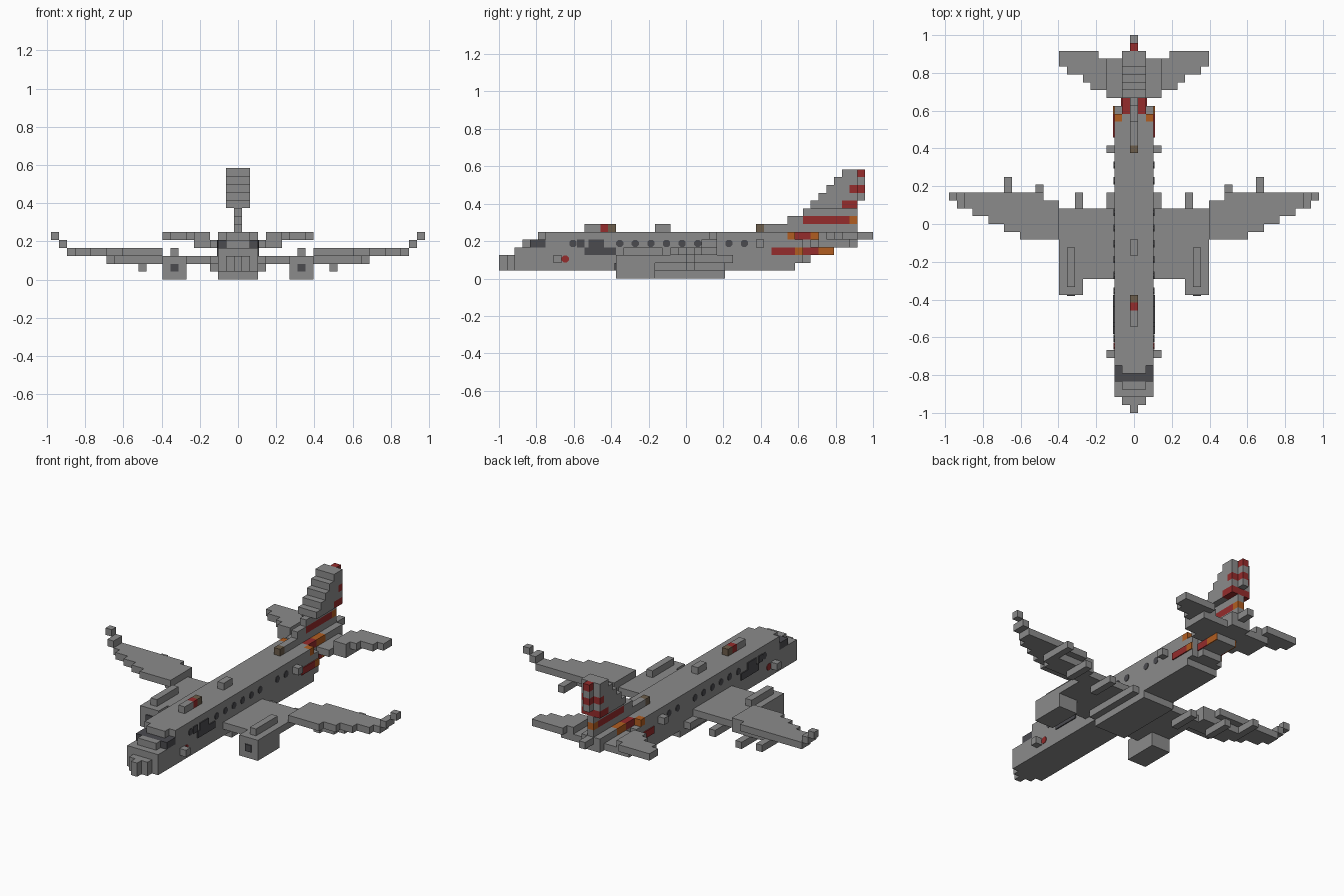
import bpy, bmesh, math
from mathutils import Matrix, Vector

cube = bpy.data.objects.get("Cube")
if cube:
    bpy.data.objects.remove(cube, do_unlink=True)

CELL = 1 / 24          # edge of one block
PLATE = 0.15           # thickness of painted plates, in blocks


def material(name, r, g, b):
    m = bpy.data.materials.new(name)
    m.use_nodes = True
    m.diffuse_color = (r, g, b, 1)
    m.node_tree.nodes["Principled BSDF"].inputs["Base Color"].default_value = (r, g, b, 1)
    return m


GREY = material("hull grey", .26, .26, .26)
DARK = material("glass dark grey", .07, .07, .078)
RED = material("stripe red", .30, .025, .025)
ORANGE = material("stripe orange", .44, .11, .015)
BROWN = material("antenna brown", .15, .11, .07)


def place(x, y, z):
    """Block units (y counted from the nose) to model units."""
    return Vector((x * CELL, y * CELL - 1, z * CELL))


def finish(name, bm, mat):
    mesh = bpy.data.meshes.new(name)
    bm.to_mesh(mesh)
    bm.free()
    mesh.materials.append(mat)
    ob = bpy.data.objects.new(name, mesh)
    bpy.context.collection.objects.link(ob)
    return ob


def add_box(bm, x, y, z):
    lo, hi = place(x[0], y[0], z[0]), place(x[1], y[1], z[1])
    size = Matrix.Diagonal((*(hi - lo), 1))
    bmesh.ops.create_cube(bm, size=1, matrix=Matrix.Translation((lo + hi) / 2) @ size)


def centre(name, mat, *boxes):
    """Boxes across the middle: half width, y range, z range."""
    bm = bmesh.new()
    for half, y0, y1, z0, z1 in boxes:
        add_box(bm, (-half, half), (y0, y1), (z0, z1))
    return finish(name, bm, mat)


def pair(name, mat, *boxes):
    """Boxes mirrored to both sides: x, y and z ranges."""
    for side, sign in (("left", 1), ("right", -1)):
        bm = bmesh.new()
        for x0, x1, y0, y1, z0, z1 in boxes:
            add_box(bm, sorted((x0 * sign, x1 * sign)), (y0, y1), (z0, z1))
        finish(side + "_" + name, bm, mat)


def side_plates(name, mat, x, row, *runs):
    """Thin painted strips on the hull sides."""
    pair(name, mat, *[(x, x + PLATE, a, b, row, row + 1) for a, b in runs])


def dots(name, mat, row, columns):
    """Round eight-sided spots on both hull sides."""
    bm = bmesh.new()
    turn = Matrix.Rotation(math.pi / 2, 4, "Y") @ Matrix.Rotation(math.pi / 8, 4, "Z")
    for c in columns:
        for x in (-2.5, 2.5):
            bmesh.ops.create_cone(bm, cap_ends=True, segments=8, radius1=CELL / 2,
                                  radius2=CELL / 2, depth=PLATE * CELL,
                                  matrix=Matrix.Translation(place(x, c + .5, row + .5)) @ turn)
    finish(name, bm, mat)


# Fuselage
NARROW, MID, WIDE = .5, 1.5, 2.5
centre("nose", GREY, (NARROW, 0, 1, 1, 3), (MID, 1, 2, 1, 3), (WIDE, 2, 4, 1, 4),
       (MID, 3, 4, 4, 5))
centre("cockpit_window", DARK, (WIDE, 4, 6, 4, 5))
centre("cockpit_roof", GREY, (MID, 5, 6, 5, 6))
centre("fuselage", GREY, (WIDE, 4, 6, 1, 4), (WIDE, 6, 37, 1, 6), (WIDE, 37, 38, 1, 5))
centre("belly", GREY, (WIDE, 19, 29, 0, 1))
centre("tail_body", GREY, (WIDE, 38, 39, 2, 5), (MID, 39, 40, 2, 5), (MID, 40, 43, 3, 5),
       (MID, 43, 46, 4, 5), (MID, 42, 46, 5, 6), (NARROW, 46, 48, 5, 6), (NARROW, 37, 42, 5, 6))

# Tail stripes
centre("tail_band", GREY, (MID, 37, 38, 5, 6))
pair("tail_band_end", ORANGE, (MID, WIDE, 37, 38, 5, 6))
pair("tail_top_stripe", RED, (NARROW, MID, 38, 40, 5, 6))
pair("tail_top_stripe_end", ORANGE, (NARROW, MID, 40, 42, 5, 6))
side_plates("lower_stripe", RED, WIDE, 3, (35, 38))
side_plates("lower_stripe_middle", ORANGE, WIDE, 3, (38, 39))
side_plates("lower_stripe_rear", RED, MID, 3, (39, 41))
side_plates("lower_stripe_end", ORANGE, MID, 3, (41, 43))

# Roof details
centre("front_antenna", GREY, (NARROW, 11, 13, 6, 7))
centre("beacon", RED, (NARROW, 13, 14, 6, 7))
centre("beacon_base", BROWN, (NARROW, 14, 15, 6, 7))
centre("middle_antenna", GREY, (NARROW, 20, 22, 6, 7))
centre("rear_antenna", BROWN, (NARROW, 33, 34, 6, 7))
pair("side_sensors", GREY, (WIDE, 3.5, 7, 8, 2, 3), (WIDE, 3.5, 33, 34, 4, 5))

# Windows and nose marks
dots("windows", DARK, 4, [9, *range(15, 26, 2), 29, 31])
side_plates("upper_window_band", DARK, WIDE, 4, (10, 11), (11.5, 13.5))
side_plates("lower_window_band", DARK, WIDE, 3, (11, 15))
dots("nose_mark", RED, 2, [8])

# Tail fin: swept rows, thin below and thick above
centre("fin_base", GREY, (NARROW, 34, 46, 6, 7), (NARROW, 37, 39, 7, 8), (NARROW, 39, 46, 8, 9))
centre("fin_low_stripe", RED, (NARROW, 39, 45, 7, 8))
centre("fin_low_stripe_end", ORANGE, (NARROW, 45, 46, 7, 8))
rows = []
for row in range(9, 14):
    front = row + 31
    rear = {9: 44, 11: 45}.get(row, 46)
    rows.append((MID, front, rear, row, row + 1))
centre("fin", GREY, *rows, (NARROW, 46, 47, 10, 11), (NARROW, 46, 47, 12, 13))
centre("fin_stripes", RED, (MID, 44, 46, 9, 10), (MID, 45, 46, 11, 12),
       (NARROW, 46, 47, 11, 12), (NARROW, 46, 47, 13, 14))


def strips(fronts, first, rear, low):
    """One block-wide strips along a swept surface."""
    return [(i - .5, i + .5, f, rear(i), low, low + 1) for i, f in enumerate(fronts, first)]


# Tailplane
pair("tailplane", GREY, *strips([41, 41, 42, 43, 43, 44], 4, lambda i: 46 if i > 4 else 45, 5),
     *strips([40, 40, 41, 41], 2, lambda i: 45, 4))

# Wings
pair("inner_wing", GREY, (WIDE, 9.5, 17, 26, 2, 3), (WIDE, 3.5, 19, 28, 1, 2))
pair("outer_wing", GREY,
     *strips([22] * 5 + [23, 23, 24, 24, 25, 25, 26], 10, lambda i: 27 if i < 12 else 28, 3),
     (9.5, 15.5, 24, 27, 2, 3))
pair("wing_tip", GREY, (21.5, 22.5, 26, 28, 4, 5), (22.5, 23.5, 27, 28, 5, 6))
pair("flap_fairings", GREY, (6.5, 7.5, 24, 28, 1, 2), (11.5, 12.5, 25, 29, 1, 2),
     (15.5, 16.5, 25, 30, 2, 3))

# Engines
pair("engine", GREY, (6.5, 9.5, 15, 20, 0, 3))
pair("engine_inlet", DARK, (7.5, 8.5, 15 - PLATE, 15, 1, 2))
pair("engine_pylon", GREY, (7.5, 8.5, 16, 21, 3, 4))
